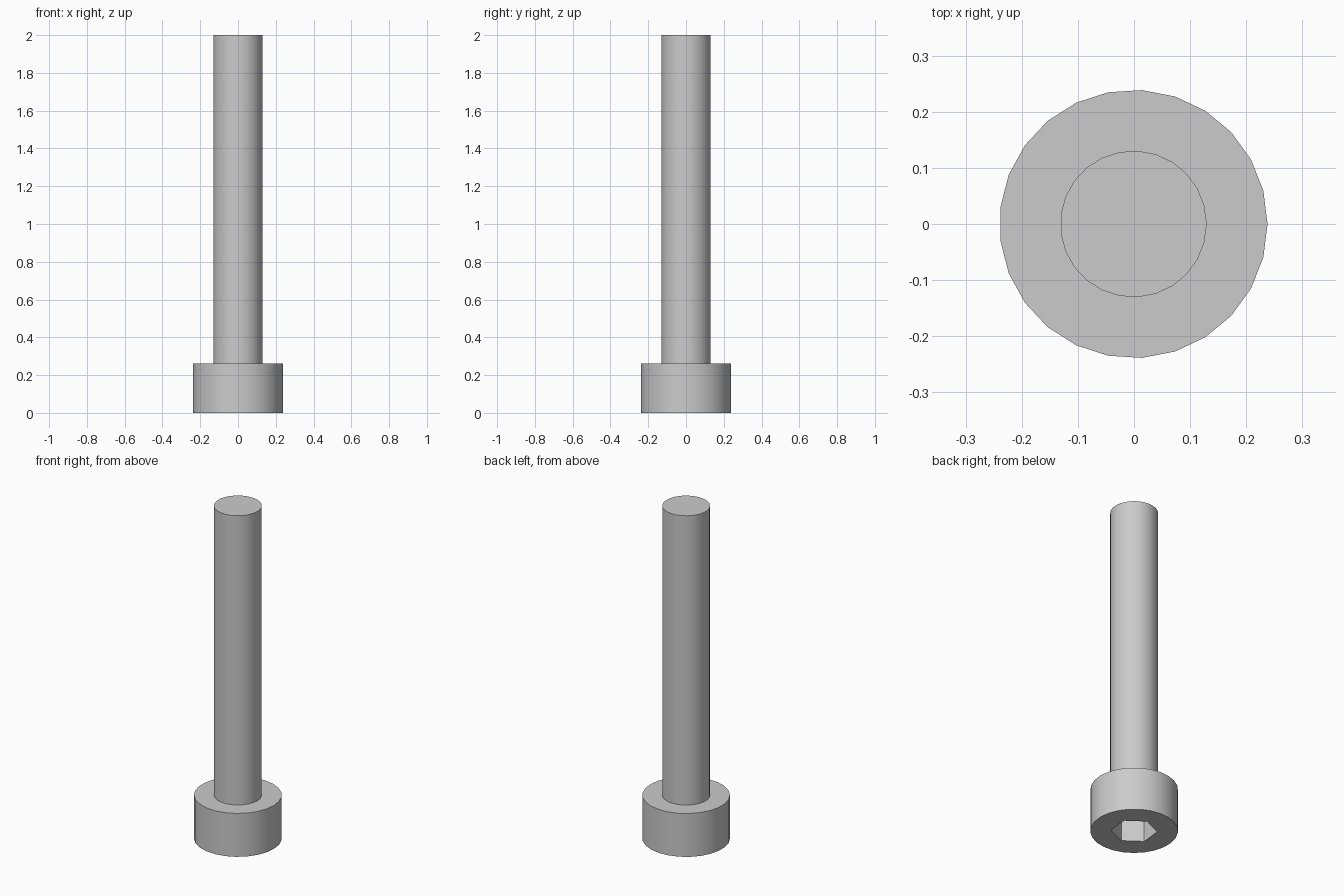
import bpy
import math

default = bpy.data.objects.get("Cube")
if default:
    bpy.data.objects.remove(default, do_unlink=True)

SIDES = 25
HEAD_R, HEAD_H = 0.239, 0.261
SHAFT_R, TOTAL_H = 0.1305, 2.0
SOCKET_R, SOCKET_DEPTH = 0.1255, 0.16
OFFSET_X = -0.001  # centres the odd-sided outline

steel = bpy.data.materials.new("steel grey")
steel.use_nodes = True
colour = (0.6, 0.6, 0.6, 1.0)
steel.diffuse_color = colour
steel.node_tree.nodes["Principled BSDF"].inputs["Base Color"].default_value = colour


def prism(name, sides, radius, bottom, top, first_angle=0.0):
    """Upright prism with its first corner at first_angle from +x."""
    bpy.ops.mesh.primitive_cylinder_add(
        vertices=sides, radius=radius, depth=top - bottom,
        location=(OFFSET_X, 0, (bottom + top) / 2),
        rotation=(0, 0, first_angle - math.pi / 2))
    obj = bpy.context.object
    obj.name = name
    obj.data.materials.append(steel)
    bpy.ops.object.transform_apply(location=True, rotation=True, scale=True)
    return obj


# Hexagonal recess for the key
socket = prism("socket_cutter", 6, SOCKET_R, -0.1, SOCKET_DEPTH, math.radians(24))
socket.hide_render = True

# Wide head with the recess cut into its underside
head = prism("screw_head", SIDES, HEAD_R, 0.0, HEAD_H)
cut = head.modifiers.new("socket", "BOOLEAN")
cut.operation = "DIFFERENCE"
cut.solver = "EXACT"
cut.object = socket
bpy.ops.object.modifier_apply(modifier=cut.name)
bpy.data.objects.remove(socket, do_unlink=True)
bpy.ops.object.shade_smooth_by_angle(angle=math.radians(30))

# Plain shaft, seated slightly into the head
prism("screw_shaft", SIDES, SHAFT_R, HEAD_H - 0.02, TOTAL_H)
bpy.ops.object.shade_smooth_by_angle(angle=math.radians(30))
